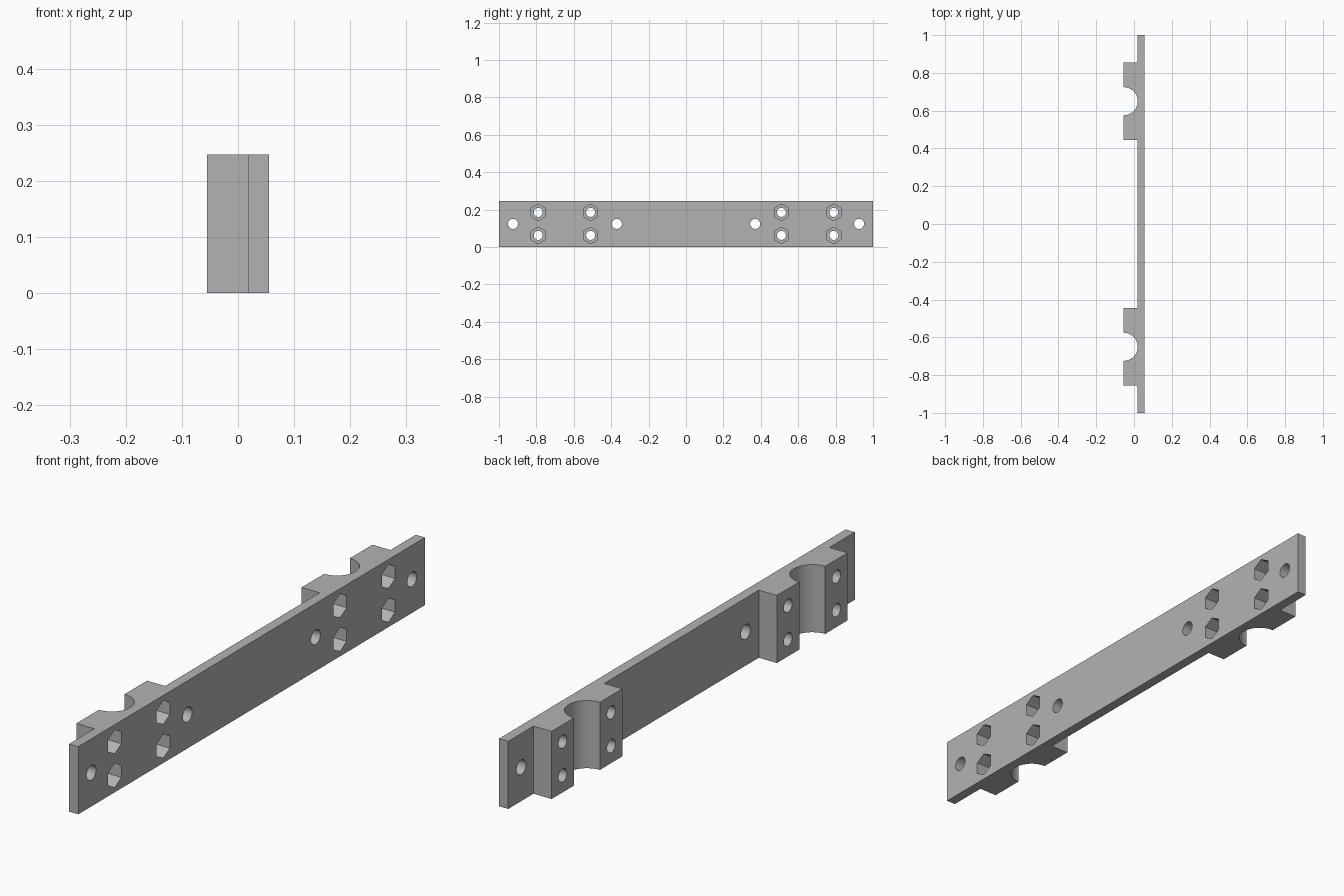
import bpy
import bmesh
from math import sin, cos, pi
from mathutils import Vector

cube = bpy.data.objects.get("Cube")
if cube:
    bpy.data.objects.remove(cube, do_unlink=True)

HEIGHT = 0.247
X_CLAMP, X_PLATE, X_FACE = -0.055, 0.018, 0.055
SADDLE_Y, BLOCK_HALF, SADDLE_R = 0.65, 0.204, 0.0745
BOLT_Z = (0.062, 0.185)

# Material
grey = bpy.data.materials.new("plain grey")
grey.use_nodes = True
colour = (0.45, 0.45, 0.45, 1)
grey.diffuse_color = colour
grey.node_tree.nodes["Principled BSDF"].inputs["Base Color"].default_value = colour


def prism(bm, lower, upper):
    """Close two matching outlines into a solid."""
    a = [bm.verts.new(p) for p in lower]
    b = [bm.verts.new(p) for p in upper]
    bm.faces.new(a)
    bm.faces.new(b)
    for i in range(len(a)):
        j = (i + 1) % len(a)
        bm.faces.new((a[i], a[j], b[j], b[i]))


def pin(bm, y, z, radius, sides, x0, x1):
    """Bar along x with a corner pointing up."""
    ring = [(y + radius * sin(2 * pi * i / sides), z + radius * cos(2 * pi * i / sides))
            for i in range(sides)]
    prism(bm, [(x0, *p) for p in ring], [(x1, *p) for p in ring])


def finish(bm, name):
    bmesh.ops.recalc_face_normals(bm, faces=bm.faces)
    mesh = bpy.data.meshes.new(name)
    bm.to_mesh(mesh)
    bm.free()
    mesh.materials.append(grey)
    obj = bpy.data.objects.new(name, mesh)
    bpy.context.collection.objects.link(obj)
    return obj


# Plate with two clamp blocks, each with a half-round saddle
outline = [(X_FACE, 1), (X_FACE, -1), (X_PLATE, -1)]
STEPS = 32
for centre in (-SADDLE_Y, SADDLE_Y):
    outline += [(X_PLATE, centre - BLOCK_HALF), (X_CLAMP, centre - BLOCK_HALF)]
    for i in range(STEPS + 1):
        t = pi * i / STEPS
        outline.append((X_CLAMP + SADDLE_R * sin(t), centre - SADDLE_R * cos(t)))
    outline += [(X_CLAMP, centre + BLOCK_HALF), (X_PLATE, centre + BLOCK_HALF)]
outline.append((X_PLATE, 1))
bm = bmesh.new()
prism(bm, [(x, y, 0) for x, y in outline], [(x, y, HEIGHT) for x, y in outline])
body = finish(bm, "clamp_plate")

# Mounting holes, bolt holes and hexagonal nut pockets
holes, pockets = bmesh.new(), bmesh.new()
for side in (-1, 1):
    for y in (0.37, 0.925):
        pin(holes, side * y, HEIGHT / 2, 0.027, 32, -0.2, 0.2)
    for y in (0.51, 0.79):
        for z in BOLT_Z:
            pin(holes, side * y, z, 0.024, 32, -0.2, 0.2)
            pin(pockets, side * y, z, 0.044, 6, X_FACE - 0.06, 0.2)

bpy.context.view_layer.objects.active = body
for bm, name in ((holes, "hole_cutter"), (pockets, "pocket_cutter")):
    cutter = finish(bm, name)
    cutter.hide_render = True
    cut = body.modifiers.new(name, 'BOOLEAN')
    cut.operation = 'DIFFERENCE'
    cut.solver = 'EXACT'
    cut.object = cutter
    bpy.ops.object.modifier_apply(modifier=name)
    bpy.data.objects.remove(cutter, do_unlink=True)

# Smooth the round walls, keep the machined edges crisp
bpy.ops.object.select_all(action='DESELECT')
body.select_set(True)
bpy.ops.object.shade_smooth_by_angle(angle=pi / 6)
